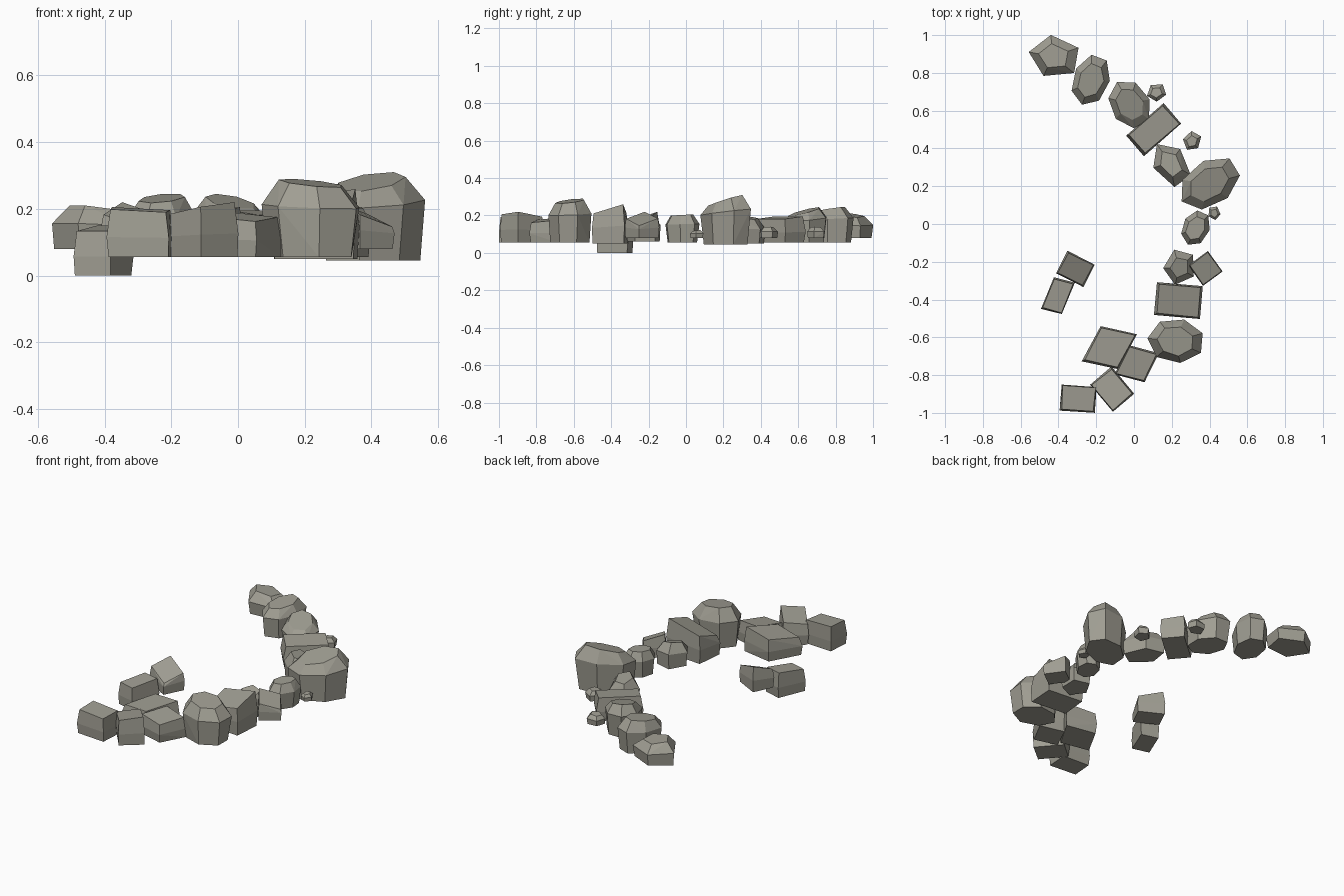
import bpy, bmesh, math, random
from mathutils import Matrix

if "Cube" in bpy.data.objects:
    bpy.data.objects.remove(bpy.data.objects["Cube"])

random.seed(4)
stone = bpy.data.materials.new("warm grey stone")
stone.diffuse_color = (0.35, 0.34, 0.29, 1)
stone.use_nodes = True
stone.node_tree.nodes["Principled BSDF"].inputs["Base Color"].default_value = stone.diffuse_color

# base, shoulder and top outline scale, shoulder height, by number of sides
SHAPES = {4: (0.97, 1.0, 0.93, 0.4), 5: (0.95, 1.0, 0.6, 0.55), 7: (0.9, 1.0, 0.68, 0.65)}


def ring(n, length, width, skew):
    """Outline with n corners, stretched to fill length x width."""
    off = math.pi / n
    pts = [(math.cos(off + 2 * math.pi * i / n), math.sin(off + 2 * math.pi * i / n)) for i in range(n)]
    xs, ys = [p[0] for p in pts], [p[1] for p in pts]
    x0, x1, y0, y1 = min(xs), max(xs), min(ys), max(ys)
    out = []
    for x, y in pts:
        v = ((y - y0) / (y1 - y0) - 0.5) * width
        out.append((((x - x0) / (x1 - x0) - 0.5) * length + skew * v, v))
    return out


def rock(name, n, x, y, length, width, angle, z0, z1, slope_l=0.0, slope_w=0.0, skew=0.0):
    """Chiselled stone: hull of a base, a shoulder and a tilted top outline."""
    bm = bmesh.new()
    outline = ring(n, length, width, skew)
    base, shoulder, top, level = SHAPES[n]
    h = z1 - z0
    wob = lambda: random.uniform(0.93, 1.0)
    # tilt of the top, its highest corner sits at z1
    tilt = [slope_l * u + slope_w * v for u, v in outline]
    peak = max(tilt) * top
    for (u, v), t in zip(outline, tilt):
        s = base * wob()
        bm.verts.new((u * s, v * s, z0))
        s = shoulder * random.uniform(0.97, 1.0)
        bm.verts.new((u * s, v * s, z0 + h * level + t * level * 0.6))
        s = top * wob()
        bm.verts.new((u * s, v * s, z1 + t * top - peak))
    res = bmesh.ops.convex_hull(bm, input=bm.verts)
    junk = {g for g in res["geom_interior"] + res["geom_unused"] if isinstance(g, bmesh.types.BMVert)}
    bmesh.ops.delete(bm, geom=list(junk), context='VERTS')
    bmesh.ops.dissolve_limit(bm, angle_limit=math.radians(5), verts=bm.verts, edges=bm.edges)
    bm.transform(Matrix.Translation((x, y, 0)) @ Matrix.Rotation(math.radians(angle), 4, 'Z'))
    bmesh.ops.recalc_face_normals(bm, faces=bm.faces)
    me = bpy.data.meshes.new(name)
    bm.to_mesh(me)
    bm.free()
    me.materials.append(stone)
    bpy.context.collection.objects.link(bpy.data.objects.new(name, me))


# Back arm of the curved wall
rock("back_end_rock", 5, -.43, .888, .26, .225, -10, .08, .21, -.1, -.1)
rock("back_boulder_a", 7, -.23, .755, .27, .195, 70, .055, .245, .15)
rock("back_boulder_b", 7, -.025, .64, .26, .21, -60, .055, .245, -.25)
rock("back_slab", 4, .105, .5, .265, .145, 41, .055, .195, 0, .1)
rock("back_wedge", 5, .19, .325, .24, .175, -55, .05, .2, .05, -.2)

# Large stone at the bend and its neighbours
rock("large_bend_boulder", 7, .392, .21, .34, .24, 33, .045, .31, .2, .2)
rock("bend_boulder", 7, .325, -.025, .19, .145, 65, .055, .205, .05)
rock("bend_wedge_inner", 5, .24, -.235, .18, .17, 75, .06, .205, .2, .2)
rock("bend_block_outer", 4, .378, -.235, .13, .135, 36, .08, .22, -.3, .3)

# Front arm of the curved wall
rock("front_slab", 4, .235, -.405, .245, .175, -5, .05, .26, .2, .3)
rock("front_boulder", 7, .215, -.618, .29, .235, -5, .055, .29, -.1, .1)
rock("front_skew_block_inner", 4, -.13, -.655, .2, .205, -12, .055, .205, .1, .1, .3)
rock("front_skew_block_outer", 4, .015, -.74, .165, .17, -15, .055, .19, -.1, .1, .2)
rock("front_slanted_block", 4, -.115, -.875, .19, .15, -50, .055, .22, .15, .1)
rock("front_end_block", 4, -.295, -.925, .19, .14, -4, .055, .205, -.05, .05)

# Two fallen stones inside the curve
rock("fallen_block_a", 4, -.31, -.238, .165, .135, -27, .07, .22, -.3, .3)
rock("fallen_block_b", 4, -.403, -.38, .115, .18, -14, 0, .15, 0, .1, .15)

# Pebbles along the outer edge
for i, (px, py, size) in enumerate([(.115, .695, .1), (.305, .435, .1), (.425, .055, .07)]):
    rock(f"pebble_{i + 1}", 5, px, py, size, size * 0.95, 40 * i + 20, .08, .08 + size * 0.6, .1, -.1)
